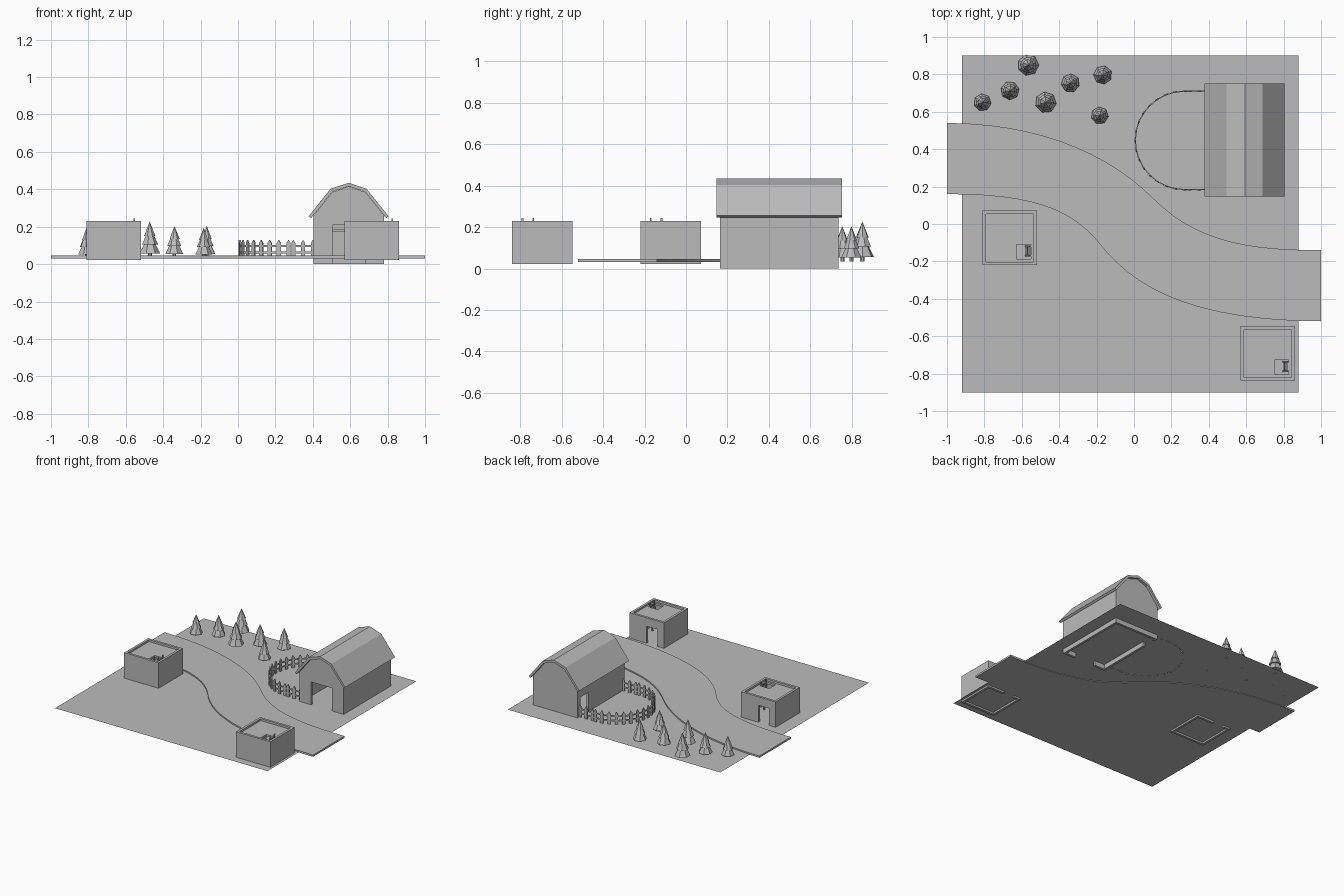
import bpy, bmesh, math, random
from mathutils import Vector, Matrix
from mathutils.geometry import interpolate_bezier

cube = bpy.data.objects.get("Cube")
if cube:
    bpy.data.objects.remove(cube, do_unlink=True)

grey = bpy.data.materials.new("plain grey")
grey.use_nodes = True
tone = (0.5, 0.5, 0.5, 1)
grey.diffuse_color = tone
grey.node_tree.nodes["Principled BSDF"].inputs["Base Color"].default_value = tone

GROUND = 0.035


def finish(name, bm):
    bmesh.ops.recalc_face_normals(bm, faces=bm.faces)
    mesh = bpy.data.meshes.new(name)
    bm.to_mesh(mesh)
    bm.free()
    obj = bpy.data.objects.new(name, mesh)
    bpy.context.collection.objects.link(obj)
    mesh.materials.append(grey)
    return obj


def add_prism(bm, profile, start, end, axis):
    """Extrude a closed 2D profile along the given axis."""
    def place(p, d):
        return {"x": (d, p[0], p[1]), "y": (p[0], d, p[1]), "z": (p[0], p[1], d)}[axis]
    low = [bm.verts.new(place(p, start)) for p in profile]
    high = [bm.verts.new(place(p, end)) for p in profile]
    bm.faces.new(low)
    bm.faces.new(high)
    for i in range(len(low)):
        j = (i + 1) % len(low)
        bm.faces.new((low[i], low[j], high[j], high[i]))
    return low + high


def prism(name, profile, start, end, axis):
    bm = bmesh.new()
    add_prism(bm, profile, start, end, axis)
    return finish(name, bm)


def rect(a0, a1, b0, b1):
    return [(a0, b0), (a1, b0), (a1, b1), (a0, b1)]


def doorway_wall(a0, a1, d0, d1, bottom, door_top, top):
    """Wall outline with a door notch; top is the list of points from a1 back to a0."""
    return [(a0, bottom), (d0, bottom), (d0, door_top), (d1, door_top),
            (d1, bottom), (a1, bottom)] + top


# Ground sheet
bm = bmesh.new()
bm.faces.new([bm.verts.new((x, y, GROUND)) for x, y in rect(-0.92, 0.88, -0.9, 0.9)])
finish("ground", bm)


# Winding road
def edge_line(first, second):
    pts = []
    for seg in (first, second):
        pts += interpolate_bezier(*[Vector((*p, 0)) for p in seg], 14)
    return pts


north = edge_line([(-1, .54), (-.5, .54), (-.13, .37), (.1, .14)],
                  [(.1, .14), (.33, -.09), (.6, -.14), (1, -.14)])
south = edge_line([(-1, .16), (-.5, .16), (-.32, .06), (-.18, -.11)],
                  [(-.18, -.11), (-.01, -.33), (.3, -.52), (1, -.52)])
del north[14], south[14]
bm = bmesh.new()
rings = []
for n, s in zip(north, south):
    rings.append([bm.verts.new((p.x, p.y, z)) for p, z in
                  ((n, .031), (n, .045), (s, .045), (s, .031))])
for a, b in zip(rings, rings[1:]):
    for i in range(4):
        j = (i + 1) % 4
        bm.faces.new((a[i], a[j], b[j], b[i]))
bm.faces.new(rings[0])
bm.faces.new(rings[-1])
finish("road", bm)

# Barn
X0, X1, Y0, Y1, T = 0.405, 0.78, 0.165, 0.735, 0.018
gable = [(X1, .26), (.68, .385), (.5925, .415), (.505, .385), (X0, .26)]
prism("barn_front_wall", doorway_wall(X0, X1, .505, .68, 0, .21, gable), Y0, Y0 + T, "y")
prism("barn_back_wall", [(X0, 0), (X1, 0)] + gable, Y1 - T, Y1, "y")
prism("barn_left_wall", rect(Y0 + T, Y1 - T, 0, .26), X1 - T, X1, "x")
prism("barn_right_wall",
      doorway_wall(Y0 + T, Y1 - T, .6, .7, 0, .18, [(Y1 - T, .26), (Y0 + T, .26)]),
      X0, X0 + T, "x")
prism("barn_loft", rect(X0 + T, X1 - T, .175, .185), .45, Y1 - T, "y")
roof_top = [(.378, .256), (.495, .403), (.5925, .435), (.687, .403), (.805, .256)]
roof_under = [(.792, .246), (.68, .386), (.5925, .416), (.504, .386), (.391, .246)]
prism("barn_roof", roof_top + roof_under, .147, .752, "y")


# Flat-roofed huts, each with a roof hatch and a leaning ladder
def hut(label, x, y):
    half, t, low, high = .146, .018, .022, .23
    x0, x1, y0, y1 = x - half, x + half, y - half, y + half
    bm = bmesh.new()
    add_prism(bm, rect(x0, x1, low, high), y0, y0 + t, "y")
    add_prism(bm, doorway_wall(x0, x1, x - .09, x, low, .165,
                               [(x1, high), (x0, high)]), y1 - t, y1, "y")
    for a in (x0, x1 - t):
        add_prism(bm, rect(y0 + t, y1 - t, low, high), a, a + t, "x")
    finish(label + "_walls", bm)

    # Roof slab made of four strips around the hatch
    hx0, hx1, hy0, hy1 = x + .035, x + .112, y - .112, y - .035
    bm = bmesh.new()
    for strip in (rect(x0 + t, hx0, y0 + t, y1 - t), rect(hx1, x1 - t, y0 + t, y1 - t),
                  rect(hx0, hx1, y0 + t, hy0), rect(hx0, hx1, hy1, y1 - t)):
        add_prism(bm, strip, .2, .215, "z")
    finish(label + "_roof", bm)

    bm = bmesh.new()
    foot, top = x + .08, x + .106
    for ry in (y - .1, y - .048):
        lean = [(foot, GROUND), (foot + .008, GROUND), (top + .008, .243), (top, .243)]
        add_prism(bm, lean, ry, ry + .008, "y")
    for i in range(6):
        f = (i + .7) / 6.5
        rx, rz = foot + (top - foot) * f, GROUND + (.243 - GROUND) * f
        add_prism(bm, rect(rx, rx + .008, rz - .004, rz + .004), y - .092, y - .048, "y")
    finish(label + "_ladder", bm)


hut("west_hut", -.664, -.074)
hut("east_hut", .715, -.692)

# Picket fence around the pen
CX, CY, R = .27, .447, .263
path = [(.4 - .052 * i, CY - R, 0) for i in range(3)]
path += [(CX - R * math.sin(a), CY - R * math.cos(a), -a)
         for a in (math.pi * i / 16 for i in range(17))]
path += [(.4 - .052 * i, CY + R, math.pi) for i in reversed(range(3))]
picket = [(-.011, .03), (.011, .03), (.011, .112), (0, .13), (-.011, .112)]
bm = bmesh.new()
for x, y, turn in path:
    verts = add_prism(bm, picket, -.004, .004, "y")
    bmesh.ops.transform(bm, verts=verts,
                        matrix=Matrix.Translation((x, y, 0)) @ Matrix.Rotation(turn, 4, "Z"))
finish("fence_pickets", bm)

bm = bmesh.new()
for z in (.058, .092):
    for (x, y, _), (u, v, _) in zip(path, path[1:]):
        verts = add_prism(bm, rect(-.003, .003, z, z + .01), 0, math.hypot(u - x, v - y), "x")
        bmesh.ops.transform(bm, verts=verts, matrix=Matrix.Translation((x, y, 0))
                            @ Matrix.Rotation(math.atan2(v - y, u - x), 4, "Z"))
finish("fence_rails", bm)


# Pine trees of three stacked cones
def tree(number, x, y, r):
    bm = bmesh.new()
    k = r / .055
    parts = [(0, .03, .2, .2), (.022, .095, 1, .35), (.07, .135, .78, .25), (.112, .188, .55, 0)]
    for i, (z0, z1, r0, r1) in enumerate(parts):
        spin = Matrix.Rotation(random.uniform(0, 1), 4, "Z")
        bmesh.ops.create_cone(bm, cap_ends=True, segments=7, radius1=r * r0, radius2=r * r1,
                              depth=(z1 - z0) * k, matrix=Matrix.Translation(
                                  (x, y, GROUND - .002 + (z0 + z1) / 2 * k)) @ spin)
    finish(f"pine_tree_{number}", bm)


random.seed(4)
for n, spot in enumerate([(-.81, .65, .047), (-.663, .713, .05), (-.565, .85, .057),
                          (-.472, .65, .057), (-.34, .753, .05), (-.167, .797, .05),
                          (-.183, .58, .047)], 1):
    tree(n, *spot)
